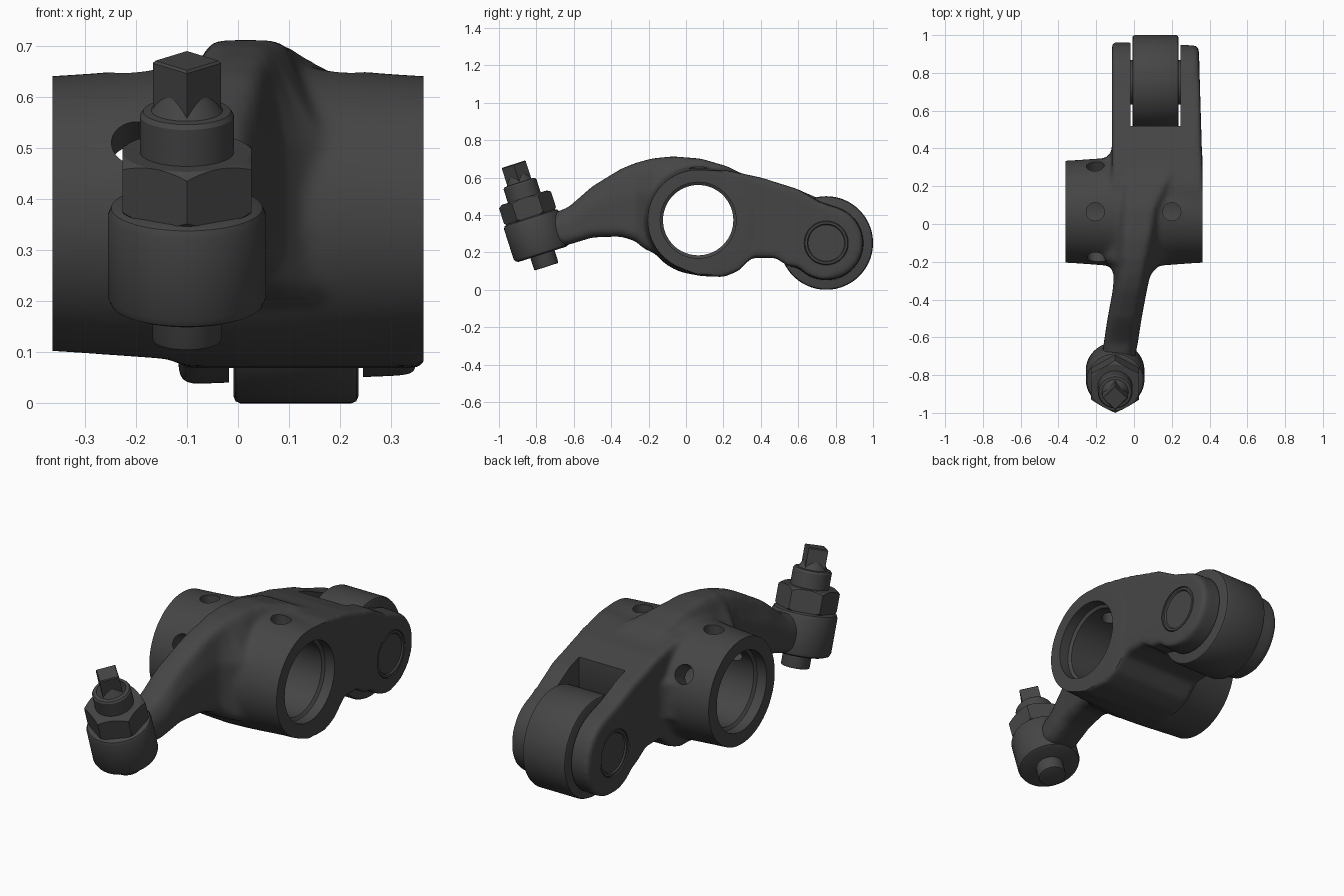
import bpy, bmesh, math
from mathutils import Matrix, Vector

if "Cube" in bpy.data.objects:
    bpy.data.objects.remove(bpy.data.objects["Cube"])

HUB_Y, HUB_Z = 0.065, 0.372
ROL_Y, ROL_Z = 0.75, 0.25
steel = bpy.data.materials.new("dark_steel")
steel.diffuse_color = (0.06, 0.06, 0.06, 1)
steel.use_nodes = True
steel.node_tree.nodes["Principled BSDF"].inputs["Base Color"].default_value = steel.diffuse_color


def loft(name, rings, mat=Matrix()):
    """Skin a list of equal-length point rings and cap both ends."""
    bm = bmesh.new()
    vs = [[bm.verts.new(mat @ Vector(p)) for p in r] for r in rings]
    n = len(rings[0])
    for a, b in zip(vs, vs[1:]):
        for i in range(n):
            j = (i + 1) % n
            bm.faces.new((a[i], a[j], b[j], b[i]))
    bm.faces.new(vs[0])
    bm.faces.new(vs[-1])
    bmesh.ops.recalc_face_normals(bm, faces=bm.faces)
    me = bpy.data.meshes.new(name)
    bm.to_mesh(me)
    bm.free()
    me.materials.append(steel)
    ob = bpy.data.objects.new(name, me)
    bpy.context.collection.objects.link(ob)
    return ob


def lathe(name, profile, mat=Matrix(), sides=64, start=math.pi / 2):
    """Turned part from (radius, height) points around local z."""
    ang = [start + math.tau * i / sides for i in range(sides)]
    return loft(name, [[(r * math.cos(a), r * math.sin(a), h) for a in ang] for r, h in profile], mat)


def pin(r, a, b, c=0.012):
    """Profile of a cylinder with rounded rims."""
    k = c * 0.3
    return [(r - c, a), (r - k, a + k), (r, a + c), (r, b - c), (r - k, b - k), (r - c, b)]


def prism(name, xy, z0, z1):
    return loft(name, [[(x, y, z) for x, y in xy] for z in (z0, z1)])


def box(name, lo, hi):
    return prism(name, [(lo[0], lo[1]), (hi[0], lo[1]), (hi[0], hi[1]), (lo[0], hi[1])], lo[2], hi[2])


def select(*obs):
    bpy.ops.object.select_all(action='DESELECT')
    for o in obs:
        o.select_set(True)
    bpy.context.view_layer.objects.active = obs[0]


def finish(ob, cutters=()):
    """Apply modifiers and cuts, remove cutters, shade smooth."""
    for c, op in cutters:
        c.hide_render = True
        m = ob.modifiers.new("cut", 'BOOLEAN')
        m.object, m.operation, m.solver = c, op, 'EXACT'
    select(ob)
    for m in list(ob.modifiers):
        bpy.ops.object.modifier_apply(modifier=m.name)
    for c, op in cutters:
        bpy.data.objects.remove(c)
    ob.data.materials.clear()
    ob.data.materials.append(steel)
    select(ob)
    bpy.ops.object.shade_smooth_by_angle(angle=math.radians(32))


def along_x(y, z):
    return Matrix.Translation((0, y, z)) @ Matrix.Rotation(math.pi / 2, 4, 'Y')


hub_m = along_x(HUB_Y, HUB_Z)
rol_m = along_x(ROL_Y, ROL_Z)

# Cast body: tapered hub barrel, overlong so its ends can be trimmed flat
hub = lathe("rocker_body", [(0.264, -0.46), (0.274, -0.3), (0.287, -0.12), (0.292, 0),
                            (0.287, 0.12), (0.274, 0.3), (0.264, 0.46)], hub_m)


# Fork block: tapered side outline extruded across x, slightly smaller on the right
def fork_outline(r):
    top = [(-0.1, 0.54), (-0.02, 0.61), (0.08, 0.64), (0.2, 0.642), (0.4, 0.6), (0.6, 0.537), (0.72, 0.27 + r)]
    arc = [(ROL_Y + r * math.cos(a), ROL_Z + r * math.sin(a))
           for a in [math.radians(70 - 13 * i) for i in range(17)]]
    return top + arc + [(0.54, 0.13), (0.48, 0.17), (0.35, 0.17), (0.28, 0.1), (0.2, 0.068),
                        (0.065, 0.074), (-0.08, 0.14)]


fork = loft("fork_block", [[(-0.117, y, z) for y, z in fork_outline(0.215)],
                           [(0.371 - 0.03 * y, y, z) for y, z in fork_outline(0.196)]])
web = prism("fork_fillet", [(-0.1, 0.25), (-0.1, 0.41), (-0.12, 0.385), (-0.14, 0.355), (-0.19, 0.33), (-0.19, 0.25)],
            0.27, 0.47)

# Curved lever: y, centre x, half width, top half width, bottom z, top z
sections = [(-0.76, -0.09, 0.085, 0.04, 0.24, 0.39), (-0.63, -0.07, 0.09, 0.045, 0.24, 0.44),
            (-0.5, -0.05, 0.09, 0.045, 0.28, 0.553), (-0.35, -0.022, 0.09, 0.045, 0.285, 0.645),
            (-0.27, -0.01, 0.096, 0.045, 0.26, 0.678), (-0.225, 0.0, 0.125, 0.045, 0.22, 0.69),
            (-0.18, 0.0, 0.175, 0.05, 0.2, 0.702), (-0.07, 0.015, 0.16, 0.06, 0.2, 0.713),
            (0.08, 0.03, 0.16, 0.07, 0.2, 0.701), (0.22, 0.07, 0.16, 0.1, 0.2, 0.66),
            (0.34, 0.1, 0.16, 0.12, 0.2, 0.6)]
rings = []
for y, x, w, tw, b, t in sections:
    half = [(w - 0.03, b), (w, b + 0.03), (w, b + 0.62 * (t - b)), (tw + 0.02, t - 0.02), (tw, t)]
    rings.append([(x + p, y, q) for p, q in half] + [(x - p, y, q) for p, q in reversed(half)])
lever = loft("lever", rings)

# Blend the casting into one skin with soft fillets
select(hub, fork, web, lever)
bpy.ops.object.join()
m = hub.modifiers.new("blend", 'REMESH')
m.mode, m.voxel_size = 'VOXEL', 0.012
m = hub.modifiers.new("fillet", 'SMOOTH')
m.factor, m.iterations = 0.5, 18

# Machined cuts: end trim, stepped bore, roller slot, axle hole, oil holes
cuts = [(lathe("trim", pin(1.6, -0.363, 0.363), along_x(0, 0.3), 16), 'INTERSECT'),
        (lathe("bore", [(0.203, -0.5), (0.203, -0.31), (0.188, -0.3), (0.188, 0.3),
                        (0.203, 0.31), (0.203, 0.5)], hub_m), 'DIFFERENCE'),
        (lathe("slot_round", [(0.265, -0.018), (0.265, 0.245)], rol_m), 'DIFFERENCE'),
        (box("slot", (-0.0181, 0.52, -0.2), (0.2451, 1.3, 0.9)), 'DIFFERENCE'),
        (lathe("axle_hole", [(0.118, -0.3), (0.118, 0.5)], rol_m), 'DIFFERENCE')]
for x, deg in [(-0.205, 0), (0.2, 0), (-0.2, 60), (-0.205, -60)]:
    mat = Matrix.Translation((x, HUB_Y, HUB_Z)) @ Matrix.Rotation(math.radians(deg), 4, 'X')
    cuts.append((lathe("oil_hole", [(0.048, 0.1), (0.048, 0.5)], mat, 32), 'DIFFERENCE'))
finish(hub, cuts)

# Roller and its axle with dished ends
finish(lathe("roller", pin(0.25, -0.009, 0.236, 0.014), rol_m, 96))
finish(lathe("roller_axle", [(0.097, -0.107), (0.102, -0.114), (0.113, -0.114), (0.1175, -0.108),
                             (0.1175, 0.341), (0.113, 0.347), (0.102, 0.347), (0.097, 0.34)], rol_m))

# Tilted adjuster: boss, lock nut and square-headed screw
adj = Matrix.Translation((-0.1, -0.746, 0.123)) @ Matrix.Rotation(math.radians(17.8), 4, 'X')
finish(lathe("adjuster_boss", pin(0.155, 0.07, 0.28, 0.022), adj))
nut = lathe("lock_nut", [(0.146, 0.275), (0.146, 0.388)], adj, 6)
chamfer = lathe("nut_chamfer", [(0.125, 0.27), (0.152, 0.292), (0.152, 0.371), (0.125, 0.389)], adj)
finish(nut, [(chamfer, 'INTERSECT')])
finish(lathe("adjuster_screw", pin(0.068, 0.0, 0.35, 0.006), adj))
finish(lathe("screw_collar", [(0.092, 0.37), (0.092, 0.463), (0.086, 0.472), (0.07, 0.474), (0.044, 0.515)], adj))
finish(lathe("screw_square", [(0.067, 0.45), (0.067, 0.571), (0.062, 0.576)], adj, 4))
